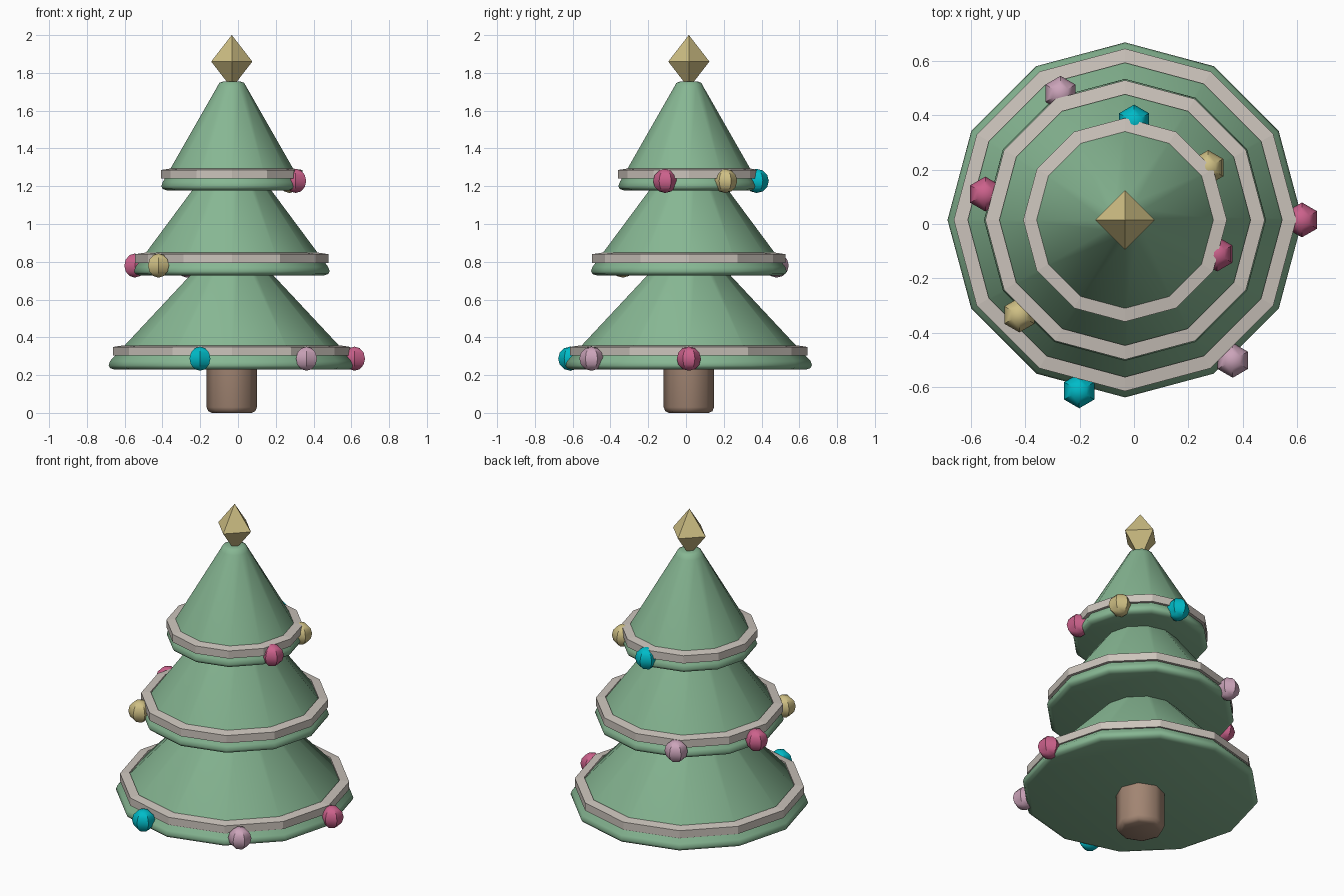
import bpy, bmesh, math

if "Cube" in bpy.data.objects:
    bpy.data.objects.remove(bpy.data.objects["Cube"])

CX, CY = -0.033, 0.015  # tree axis


def mat(name, rgb):
    m = bpy.data.materials.new(name)
    m.diffuse_color = (*rgb, 1)
    m.use_nodes = True
    m.node_tree.nodes["Principled BSDF"].inputs["Base Color"].default_value = m.diffuse_color
    return m


GREEN = mat("pine green", (0.24, 0.47, 0.29))
BROWN = mat("bark brown", (0.36, 0.235, 0.17))
CREAM = mat("garland cream", (0.60, 0.55, 0.50))
GOLD = mat("gold", (0.62, 0.52, 0.23))
PINK = mat("pink", (0.60, 0.12, 0.26))
MAUVE = mat("mauve", (0.60, 0.37, 0.49))
CYAN = mat("cyan", (0.0, 0.50, 0.58))


def finish(bm, name, material, smooth=None, loc=(CX, CY, 0)):
    bmesh.ops.recalc_face_normals(bm, faces=bm.faces)
    me = bpy.data.meshes.new(name)
    bm.to_mesh(me)
    bm.free()
    me.materials.append(material)
    ob = bpy.data.objects.new(name, me)
    ob.location = loc
    bpy.context.collection.objects.link(ob)
    if smooth:
        bpy.ops.object.select_all(action='DESELECT')
        ob.select_set(True)
        bpy.context.view_layer.objects.active = ob
        bpy.ops.object.shade_smooth_by_angle(angle=math.radians(smooth))
    return ob


def lathe(name, profile, sides, material, smooth=None, ring=False):
    """Turn a (radius, z) profile; ring=True closes the section, else caps the ends."""
    bm = bmesh.new()
    loops = []
    for r, z in profile:
        loops.append([bm.verts.new((r * math.cos(2 * math.pi * i / sides),
                                    r * math.sin(2 * math.pi * i / sides), z))
                      for i in range(sides)])
    pairs = list(zip(loops, loops[1:]))
    if ring:
        pairs.append((loops[-1], loops[0]))
    else:
        bm.faces.new(loops[0])
        bm.faces.new(loops[-1])
    for a, b in pairs:
        for i in range(sides):
            j = (i + 1) % sides
            bm.faces.new((a[i], a[j], b[j], b[i]))
    return finish(bm, name, material, smooth)


# trunk with softened ends
lathe("trunk", [(0.105, 0), (0.125, 0.009), (0.133, 0.03), (0.133, 0.30)], 8, BROWN, 50)

# three tiers: bottom z, widest radius, top z; garland: outer radius, bottom z
tiers = [("lower", 0.23, 0.652, 0.91, 0.629, 0.303),
         ("middle", 0.728, 0.518, 1.385, 0.513, 0.794),
         ("upper", 1.178, 0.373, 1.755, 0.374, 1.24)]
for name, z0, r, z1, gr, gz in tiers:
    lathe(name + "_tier",
          [(r - 0.03, z0), (r - 0.008, z0 + 0.007), (r, z0 + 0.022), (r - 0.008, z0 + 0.045),
           (0.078, z1 - 0.03), (0.066, z1 - 0.008), (0.045, z1)], 12, GREEN, 48)
    lathe(name + "_garland",
          [(gr, gz), (gr, gz + 0.046), (gr - 0.052, gz + 0.054), (gr - 0.052, gz + 0.006)],
          12, CREAM, ring=True)

# baubles spiral round the tree: radius, z, start angle
colours = [PINK, MAUVE, CYAN, GOLD]
n = 0
for r, z, start in [(0.65, 0.287, 0), (0.522, 0.78, 222), (0.361, 1.228, 84.7)]:
    for k in range(3):
        a = math.radians(start - 52.5 * k)
        bm = bmesh.new()
        bmesh.ops.create_uvsphere(bm, u_segments=6, v_segments=6, radius=0.064)
        finish(bm, f"bauble_{n + 1}", colours[n % 4], 40,
               (CX + r * math.cos(a), CY + r * math.sin(a), z))
        n += 1

# tree topper: a stretched octahedron
lathe("topper", [(0.0005, 1.72), (0.109, 1.86), (0.0005, 2.0)], 4, GOLD)
